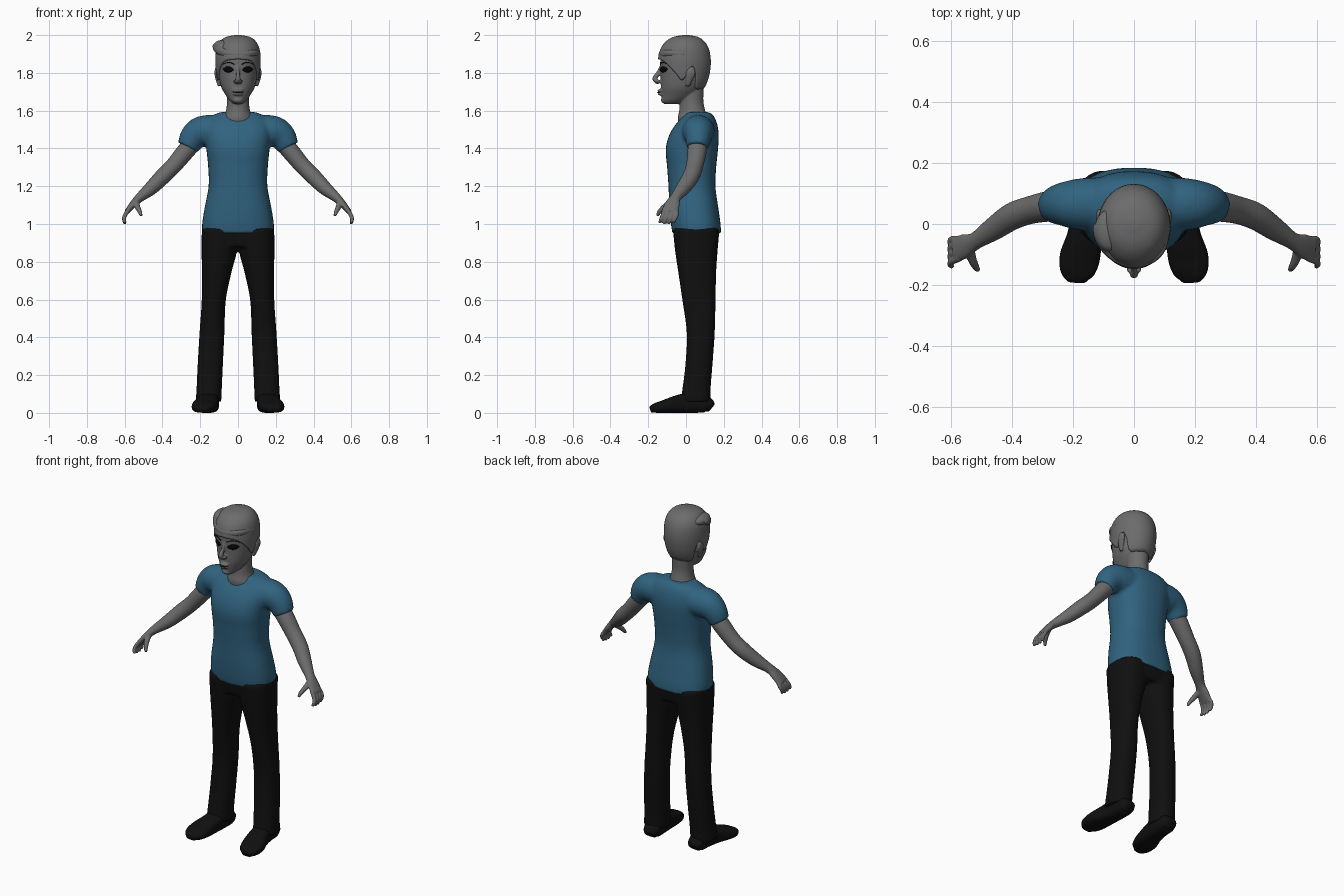
import bpy, bmesh, math
from mathutils import Vector

if "Cube" in bpy.data.objects:
    bpy.data.objects.remove(bpy.data.objects["Cube"], do_unlink=True)


def material(name, r, g, b):
    m = bpy.data.materials.new(name)
    m.use_nodes = True
    m.diffuse_color = (r, g, b, 1)
    bsdf = m.node_tree.nodes["Principled BSDF"]
    bsdf.inputs["Base Color"].default_value = (r, g, b, 1)
    bsdf.inputs["Roughness"].default_value = 0.8
    return m


SKIN = material("grey_skin", 0.15, 0.15, 0.15)
SHIRT = material("blue_cloth", 0.03, 0.125, 0.215)
BLACK = material("black_cloth", 0.005, 0.005, 0.005)
EYE = material("eye_black", 0.002, 0.002, 0.002)


def sample(table, t):
    """Smooth interpolation of table rows keyed by their first column."""
    n = len(table) - 1
    i = 0
    while i < n - 1 and t > table[i + 1][0]:
        i += 1
    a, b = table[i], table[i + 1]
    p, q = table[max(i - 1, 0)], table[min(i + 2, n)]
    h = b[0] - a[0]
    s = min(max((t - a[0]) / h, 0), 1)
    out = []
    for k in range(1, len(a)):
        ma = (b[k] - p[k]) / (b[0] - p[0]) * h
        mb = (q[k] - a[k]) / (q[0] - a[0]) * h
        out.append(a[k] + s * ma + s * s * (3 * (b[k] - a[k]) - 2 * ma - mb)
                   + s ** 3 * (2 * (a[k] - b[k]) + ma + mb))
    return out


def skin_rings(bm, rings):
    """Bridge rings of points and cap both ends."""
    vs = [[bm.verts.new(p) for p in ring] for ring in rings]
    n = len(vs[0])
    for a, b in zip(vs, vs[1:]):
        for i in range(n):
            bm.faces.new((a[i], a[(i + 1) % n], b[(i + 1) % n], b[i]))
    bm.faces.new(vs[0])
    bm.faces.new(vs[-1])


def ring(c, u, v, p=2.0, n=32):
    pts = []
    for i in range(n):
        co, si = math.cos(math.tau * i / n), math.sin(math.tau * i / n)
        pts.append(c + u * math.copysign(abs(co) ** (2 / p), co)
                   + v * math.copysign(abs(si) ** (2 / p), si))
    return pts


def stack(bm, table, sx=1, p=2.0, steps=40):
    """Horizontal sections; rows are z, centre x, half width, front y, back y."""
    rings = []
    for k in range(steps + 1):
        z = table[0][0] + (table[-1][0] - table[0][0]) * k / steps
        x, w, f, b = sample(table, z)
        rings.append(ring(Vector((sx * x, (f + b) / 2, z)), Vector((w, 0, 0)),
                          Vector((0, (b - f) / 2, 0)), p))
    skin_rings(bm, rings)


def tube(bm, pts, ref, sx=1, p=2.0, n=20, sub=5):
    """Sweep along a path; rows are x, y, z, radius along ref, other radius."""
    table = [(i, *row) for i, row in enumerate(pts)]
    count = (len(pts) - 1) * sub
    rows = [sample(table, k / sub) for k in range(count + 1)]
    pos = [Vector((sx * r[0], r[1], r[2])) for r in rows]
    rings = []
    for k, r in enumerate(rows):
        t = (pos[min(k + 1, count)] - pos[max(k - 1, 0)]).normalized()
        u = (Vector(ref) - t * t.dot(Vector(ref))).normalized()
        rings.append(ring(pos[k], u * r[3], t.cross(u) * r[4], p, n))
    skin_rings(bm, rings)


def ball(bm, c, r):
    rings = [ring(Vector(c) + Vector((0, 0, -r[2] * math.cos(a))),
                  Vector((r[0] * math.sin(a), 0, 0)), Vector((0, r[1] * math.sin(a), 0)), n=20)
             for a in [math.pi * (k + 0.1) / 12.2 for k in range(13)]]
    skin_rings(bm, rings)


def finish(name, bm, mat, voxel=0, smooth=3):
    bmesh.ops.recalc_face_normals(bm, faces=bm.faces)
    for f in bm.faces:
        f.smooth = True
    me = bpy.data.meshes.new(name)
    bm.to_mesh(me)
    bm.free()
    me.materials.append(mat)
    ob = bpy.data.objects.new(name, me)
    bpy.context.scene.collection.objects.link(ob)
    if voxel:
        m = ob.modifiers.new("fuse", 'REMESH')
        m.mode, m.voxel_size, m.use_smooth_shade = 'VOXEL', voxel, True
        s = ob.modifiers.new("soften", 'SMOOTH')
        s.factor, s.iterations = 0.5, smooth
    return ob


# Shirt: torso fused with two short sleeves
bm = bmesh.new()
stack(bm, [(0.95, 0, .19, -.072, .186), (1.0, 0, .19, -.08, .183), (1.08, 0, .178, -.088, .172),
           (1.2, 0, .156, -.093, .156), (1.3, 0, .158, -.1, .16), (1.4, 0, .168, -.107, .17),
           (1.48, 0, .178, -.085, .173), (1.54, 0, .172, -.045, .162),
           (1.575, 0, .135, -.012, .145), (1.592, 0, .095, .0, .125)], p=2.4)
for sx in (1, -1):
    tube(bm, [(.08, .065, 1.49, .09, .085), (.18, .065, 1.49, .085, .085),
              (.232, .065, 1.463, .072, .075), (.268, .06, 1.405, .057, .057)], (0, 1, 0), sx)
finish("shirt", bm, SHIRT, 0.009, 5)

# Trousers: two legs fused under a waist block
bm = bmesh.new()
for sx in (1, -1):
    stack(bm, [(.06, .156, .068, -.028, .13), (.12, .153, .067, -.02, .13),
               (.25, .147, .067, -.004, .14), (.42, .138, .066, .004, .152),
               (.6, .128, .064, -.02, .157), (.75, .112, .079, -.042, .16),
               (.85, .1, .093, -.057, .167), (.97, .096, .096, -.07, .177)], sx, 2.3)
stack(bm, [(.88, 0, .18, -.055, .165), (.97, 0, .188, -.068, .178), (1.0, 0, .18, -.06, .17)], p=2.6)
finish("trousers", bm, BLACK, 0.01, 4)

# Shoes, toes turned slightly outward
for side, sx in (("left", 1), ("right", -1)):
    bm = bmesh.new()
    sections = [(.135, .148, .035, .05), (.11, .149, .048, .085), (.04, .152, .052, .11),
                (-.04, .162, .058, .095), (-.11, .178, .066, .07), (-.16, .186, .056, .052),
                (-.188, .188, .03, .034)]
    tube(bm, [(x, y, h / 2, w, h / 2) for y, x, w, h in sections], (1, 0, 0), sx, 2.8, 28)
    finish(side + "_shoe", bm, BLACK)

# Arms with palms, curled fingers and thumbs
for side, sx in (("left", 1), ("right", -1)):
    bm = bmesh.new()
    tube(bm, [(.2, .06, 1.47, .045, .045), (.265, .06, 1.40, .051, .048), (.34, .046, 1.31, .046, .044),
              (.40, .025, 1.25, .045, .043), (.46, -.015, 1.19, .039, .037),
              (.52, -.055, 1.14, .029, .025), (.555, -.072, 1.105, .04, .019),
              (.588, -.085, 1.065, .044, .014)], (0, 1, 0), sx)
    for i in range(4):
        y = -.05 - .024 * i
        drop = .006 if i in (1, 2) else 0
        tube(bm, [(.572, y * .8 - .015, 1.085, .011, .011), (.596, y, 1.05, .0115, .0115),
                  (.604, y - .01, 1.025, .0105, .0105), (.597, y - .018, 1.006 - drop, .008, .008)],
             (0, 1, 0), sx, n=12)
    tube(bm, [(.54, -.075, 1.12, .016, .016), (.532, -.115, 1.09, .015, .015),
              (.52, -.14, 1.065, .012, .012), (.512, -.152, 1.043, .008, .008)], (1, 0, 0), sx, n=12)
    finish(side + "_arm", bm, SKIN, 0.005, 2)

# Head, fused with neck, ears, nose and lips
HEAD = [(1.635, 0, .022, -.115, -.04), (1.65, 0, .042, -.127, .0), (1.68, 0, .064, -.13, .05),
        (1.72, 0, .087, -.133, .085), (1.77, 0, .1, -.134, .107), (1.82, 0, .106, -.135, .117),
        (1.87, 0, .108, -.136, .119), (1.92, 0, .101, -.122, .108), (1.96, 0, .078, -.088, .08),
        (1.98, 0, .047, -.05, .047), (1.988, 0, .006, -.006, .006)]


def face_y(x, z):
    _, w, f, b = sample(HEAD, z)
    return (f + b) / 2 - (b - f) / 2 * math.sqrt(max(0, 1 - (x / w) ** 2))


bm = bmesh.new()
stack(bm, HEAD, p=2.1)
stack(bm, [(1.48, 0, .09, -.03, .12), (1.56, 0, .08, -.043, .115), (1.6, 0, .064, -.036, .102),
           (1.65, 0, .058, -.032, .092), (1.74, 0, .06, -.03, .095)])
tube(bm, [(0, -.125, 1.835, .008, .014), (0, -.146, 1.80, .009, .012), (0, -.165, 1.768, .014, .014),
          (0, -.142, 1.746, .016, .01)], (1, 0, 0))
for sx in (1, -1):
    tube(bm, [(.098, .008, 1.73, .012, .008), (.106, .015, 1.76, .018, .011),
              (.113, .025, 1.80, .026, .012), (.11, .032, 1.83, .014, .008)], (0, 1, 0), sx)
    ball(bm, (sx * .014, -.148, 1.756), (.011, .012, .009))
ball(bm, (0, -.132, 1.706), (.03, .02, .008))
ball(bm, (0, -.13, 1.688), (.026, .02, .008))
ball(bm, (0, -.115, 1.655), (.026, .018, .016))
finish("head", bm, SKIN, 0.005, 3)

# Hair cap whose lower edge follows the hairline around the ears
HAIRLINE = [(0, 1.875), (40, 1.86), (70, 1.80), (88, 1.76), (98, 1.80), (108, 1.835),
            (118, 1.80), (127, 1.725), (150, 1.715), (180, 1.72)]
GAP = 0.012
rings = []
for k in range(25):
    pts = []
    for i in range(96):
        a = (i / 96 * 360 + 180) % 360 - 180
        low = sample(HAIRLINE, abs(a))[0]
        z = low + (2.0 - low) * math.sin(math.pi / 2 * k / 24)
        _, w, f, b = sample(HEAD, z - GAP * min(1, max(0, (z - 1.85) / 0.1)))
        a = math.radians(a)
        pts.append(Vector(((w + GAP) * math.sin(a),
                           (f + b) / 2 - ((b - f) / 2 + GAP) * math.cos(a), z)))
    rings.append(pts)
bm = bmesh.new()
skin_rings(bm, rings)
bm.faces.ensure_lookup_table()
bmesh.ops.delete(bm, geom=[bm.faces[-2]], context='FACES_ONLY')
hair = finish("hair_cap", bm, SKIN)
thick = hair.modifiers.new("thickness", 'SOLIDIFY')
thick.thickness = 0.018
thick.offset = -1

# Swept fringe ending in a small flick
bm = bmesh.new()
tube(bm, [(.112, -.01, 1.9, .014, .01), (.09, -.085, 1.905, .018, .013), (.045, -.122, 1.9, .02, .014),
          (-.02, -.13, 1.898, .02, .014), (-.08, -.095, 1.91, .022, .016),
          (-.112, -.045, 1.93, .024, .018), (-.128, -.005, 1.945, .01, .009)], (0, 0, 1))
ball(bm, (-.08, -.02, 1.945), (.05, .07, .03))
finish("hair_fringe", bm, SKIN, 0.006, 4)

# Eyes, brows and mouth line
for side, sx in (("left", 1), ("right", -1)):
    bm = bmesh.new()
    slope = [(x, face_y(x, 1.818) - .003, 1.818 + .04 * (x - .05), h, .006)
             for x, h in ((.024, .003), (.034, .011), (.05, .016), (.066, .013), (.077, .003))]
    tube(bm, slope, (0, 0, 1), sx)
    finish(side + "_eye", bm, EYE)
    bm = bmesh.new()
    tube(bm, [(x, face_y(x, z) - .002, z, .0022, .003)
              for x, z in ((.02, 1.846), (.05, 1.856), (.082, 1.845))], (0, 0, 1), sx, n=8)
    finish(side + "_brow", bm, EYE)
bm = bmesh.new()
tube(bm, [(-.024, -.137, 1.697, .001, .004), (0, -.149, 1.697, .003, .004),
          (.024, -.137, 1.697, .001, .004)], (0, 0, 1), n=8)
finish("mouth_line", bm, EYE)
